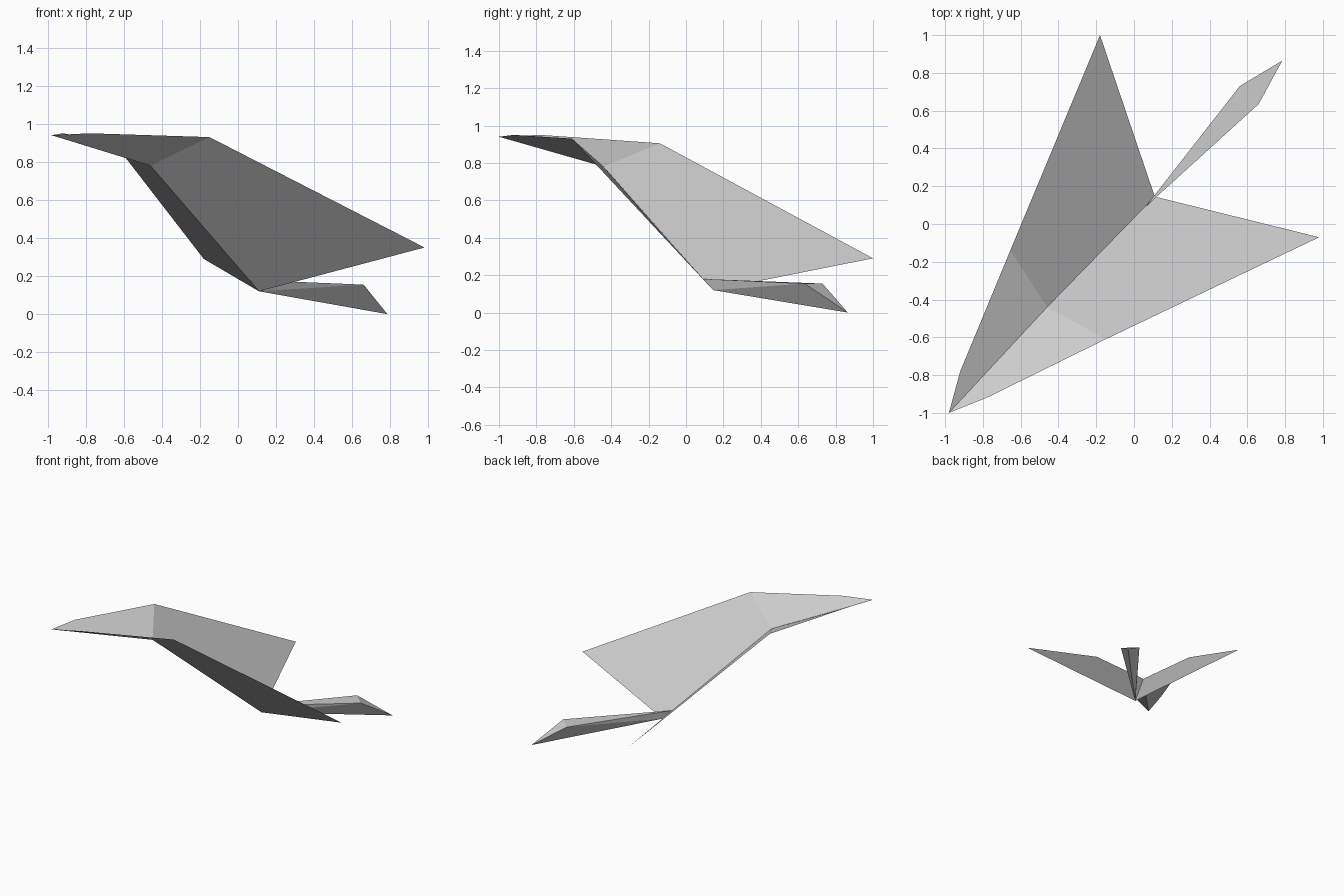
import bpy

cube = bpy.data.objects.get("Cube")
if cube:
    bpy.data.objects.remove(cube, do_unlink=True)

paper = bpy.data.materials.new("grey_paper")
paper.use_nodes = True
paper.diffuse_color = (0.6, 0.6, 0.6, 1)
bsdf = paper.node_tree.nodes["Principled BSDF"]
bsdf.inputs["Base Color"].default_value = paper.diffuse_color
bsdf.inputs["Roughness"].default_value = 0.8


def folded_sheet(name, *faces):
    """Join flat paper facets, each a list of corner points, along shared folds."""
    points = list(dict.fromkeys(p for face in faces for p in face))
    mesh = bpy.data.meshes.new(name)
    mesh.from_pydata(points, [], [[points.index(p) for p in f] for f in faces])
    mesh.materials.append(paper)
    obj = bpy.data.objects.new(name, mesh)
    bpy.context.collection.objects.link(obj)
    return obj


# Points along the central fold
beak = (-0.98, -1.0, 0.94)
neck = (-0.46, -0.44, 0.78)
tail_root = (0.06, 0.09, 0.18)
rump = (0.11, 0.145, 0.12)
tail_tip = (0.785, 0.865, 0.0)

# Wing and head facets on each side of the fold
sides = {
    "left": dict(brow=(-0.78, -0.92, 0.95), shoulder=(-0.15, -0.61, 0.93),
                 tip=(0.98, -0.07, 0.35)),
    "right": dict(brow=(-0.92, -0.78, 0.95), shoulder=(-0.655, -0.14, 0.905),
                  tip=(-0.18, 1.0, 0.29)),
}
for side, p in sides.items():
    head = [beak, neck, p["shoulder"], p["brow"]]
    wing = [neck, rump, p["tip"], p["shoulder"]]
    if side == "right":
        head.reverse()
        wing.reverse()
    folded_sheet(side + "_head", head)
    folded_sheet(side + "_wing", wing)

# Narrow wedge tail with a keel and a flat top
left_edge = (0.66, 0.635, 0.155)
right_edge = (0.56, 0.73, 0.155)
folded_sheet(
    "tail",
    [tail_root, rump, left_edge],
    [rump, tail_tip, left_edge],
    [rump, tail_root, right_edge],
    [tail_tip, rump, right_edge],
    [tail_root, left_edge, right_edge],
    [left_edge, tail_tip, right_edge],
)
